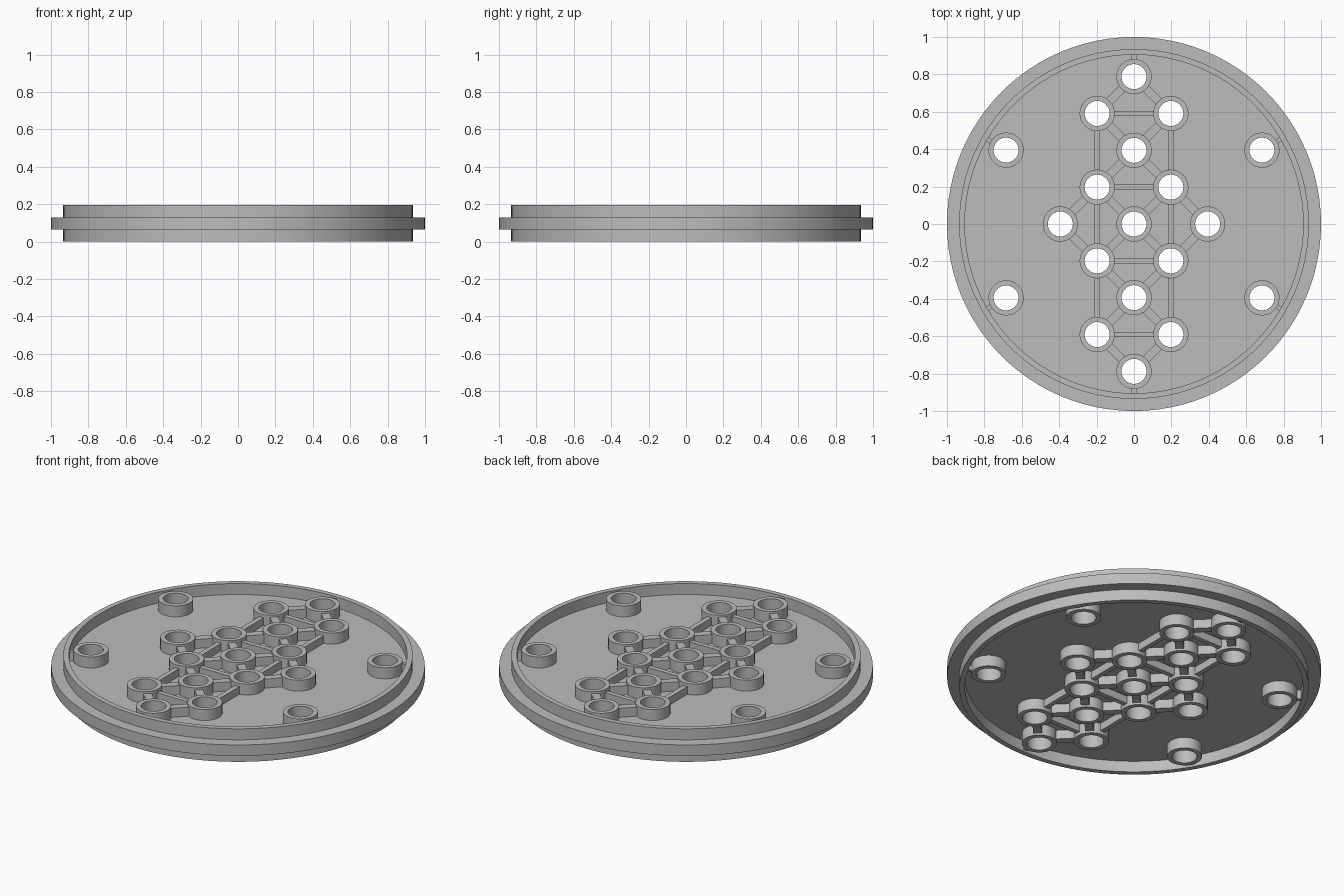
import bpy, bmesh, math

if "Cube" in bpy.data.objects:
    bpy.data.objects.remove(bpy.data.objects["Cube"])

H, LOW, HIGH = 0.195, 0.065, 0.13      # total height, plate underside, plate top
HOLE, COLLAR, STEP = 0.067, 0.094, 0.197

grey = bpy.data.materials.new("light grey")
grey.diffuse_color = (0.5, 0.5, 0.5, 1)
grey.use_nodes = True
grey.node_tree.nodes["Principled BSDF"].inputs["Base Color"].default_value = grey.diffuse_color


def make(name, bm):
    bmesh.ops.recalc_face_normals(bm, faces=bm.faces)
    me = bpy.data.meshes.new(name)
    bm.to_mesh(me)
    bm.free()
    me.materials.append(grey)
    ob = bpy.data.objects.new(name, me)
    bpy.context.collection.objects.link(ob)
    return ob


def smooth(ob):
    bpy.ops.object.select_all(action='DESELECT')
    ob.select_set(True)
    bpy.context.view_layer.objects.active = ob
    bpy.ops.object.shade_smooth_by_angle(angle=math.radians(30))


def lathe(bm, profile, n, cx=0, cy=0):
    """Revolve a closed (r, z) profile around a vertical axis."""
    rings = []
    for i in range(n):
        a = 2 * math.pi * i / n
        rings.append([bm.verts.new((cx + r * math.cos(a), cy + r * math.sin(a), z))
                      for r, z in profile])
    m = len(profile)
    for i in range(n):
        p, q = rings[i], rings[(i + 1) % n]
        for j in range(m):
            k = (j + 1) % m
            bm.faces.new((p[j], q[j], q[k], p[k]))


def bar(bm, a, b, width, z0, z1):
    """Box running from point a to point b."""
    dx, dy = b[0] - a[0], b[1] - a[1]
    d = math.hypot(dx, dy)
    nx, ny = -dy / d * width / 2, dx / d * width / 2
    base = [(a[0] + nx, a[1] + ny), (b[0] + nx, b[1] + ny),
            (b[0] - nx, b[1] - ny), (a[0] - nx, a[1] - ny)]
    lo = [bm.verts.new((x, y, z0)) for x, y in base]
    hi = [bm.verts.new((x, y, z1)) for x, y in base]
    bm.faces.new(lo)
    bm.faces.new(hi)
    for i in range(4):
        j = (i + 1) % 4
        bm.faces.new((lo[i], lo[j], hi[j], hi[i]))


# Hole positions: central lattice and four outer holes
grid = [(0, j) for j in (-4, -2, 0, 2, 4)] + [(-2, 0), (2, 0)]
grid += [(i, j) for i in (-1, 1) for j in (-3, -1, 1, 3)]
outer = [(sx * 0.684, sy * 0.395) for sx in (-1, 1) for sy in (-1, 1)]
centres = [(i * STEP, j * STEP) for i, j in grid] + outer

# Disc: thin plate, raised wall on both sides, projecting rim
bm = bmesh.new()
lathe(bm, [(0.905, LOW), (0.905, 0), (0.935, 0), (0.935, LOW), (1, LOW), (1, HIGH),
           (0.935, HIGH), (0.935, H), (0.905, H), (0.905, HIGH)], 96)
bmesh.ops.delete(bm, geom=[f for f in bm.faces if all(
    abs(math.hypot(v.co.x, v.co.y) - 0.905) < 1e-4 for v in f.verts)
    and abs(f.calc_center_median().z - 0.0975) < 1e-3], context='FACES_ONLY')
for z in (LOW, HIGH):
    ring = [v for v in bm.verts if abs(v.co.z - z) < 1e-4
            and abs(math.hypot(v.co.x, v.co.y) - 0.905) < 1e-4]
    bm.faces.new(sorted(ring, key=lambda v: math.atan2(v.co.y, v.co.x)))
disc = make("disc", bm)

# Cutter for the through holes, hidden inside the collar walls
bm = bmesh.new()
for x, y in centres:
    r = (HOLE + COLLAR) / 2
    pts = [(x + r * math.cos(k * math.pi / 16), y + r * math.sin(k * math.pi / 16))
           for k in range(32)]
    lo = [bm.verts.new((*p, -0.1)) for p in pts]
    hi = [bm.verts.new((*p, 0.3)) for p in pts]
    bm.faces.new(lo)
    bm.faces.new(hi)
    for k in range(32):
        j = (k + 1) % 32
        bm.faces.new((lo[k], lo[j], hi[j], hi[k]))
cutter = make("hole_cutter", bm)
mod = disc.modifiers.new("holes", 'BOOLEAN')
mod.operation, mod.solver, mod.object = 'DIFFERENCE', 'EXACT', cutter
bpy.context.view_layer.objects.active = disc
disc.select_set(True)
bpy.ops.object.modifier_apply(modifier="holes")
bpy.data.objects.remove(cutter)
smooth(disc)

# Collars around every hole
bm = bmesh.new()
for x, y in centres:
    lathe(bm, [(HOLE, 0), (COLLAR, 0), (COLLAR, H), (HOLE, H)], 32, x, y)
smooth(make("hole_collars", bm))

# Ribs linking neighbouring collars: diagonal, and straight between side columns
bm = bmesh.new()
for n, (i, j) in enumerate(grid):
    for k, l in grid[n + 1:]:
        di, dj = abs(i - k), abs(j - l)
        diagonal = di == 1 and dj == 1
        straight = abs(i) == 1 and abs(k) == 1 and (di, dj) in ((2, 0), (0, 2))
        if diagonal or straight:
            a, b = (i * STEP, j * STEP), (k * STEP, l * STEP)
            t = 0.082 / math.dist(a, b)
            p = [a[c] + (b[c] - a[c]) * t for c in (0, 1)]
            q = [b[c] + (a[c] - b[c]) * t for c in (0, 1)]
            gap = 0.012 if diagonal else 0.02
            bar(bm, p, q, 0.045 if diagonal else 0.028, gap, H - gap)
make("ribs", bm)

# Short tabs joining the outermost collars to the wall
bm = bmesh.new()
for x, y in outer + [(0, 4 * STEP), (0, -4 * STEP)]:
    d = math.hypot(x, y)
    s, e = (d + 0.082) / d, 0.915 / d
    bar(bm, (x * s, y * s), (x * e, y * e), 0.025, 0.012, H - 0.012)
make("wall_tabs", bm)
